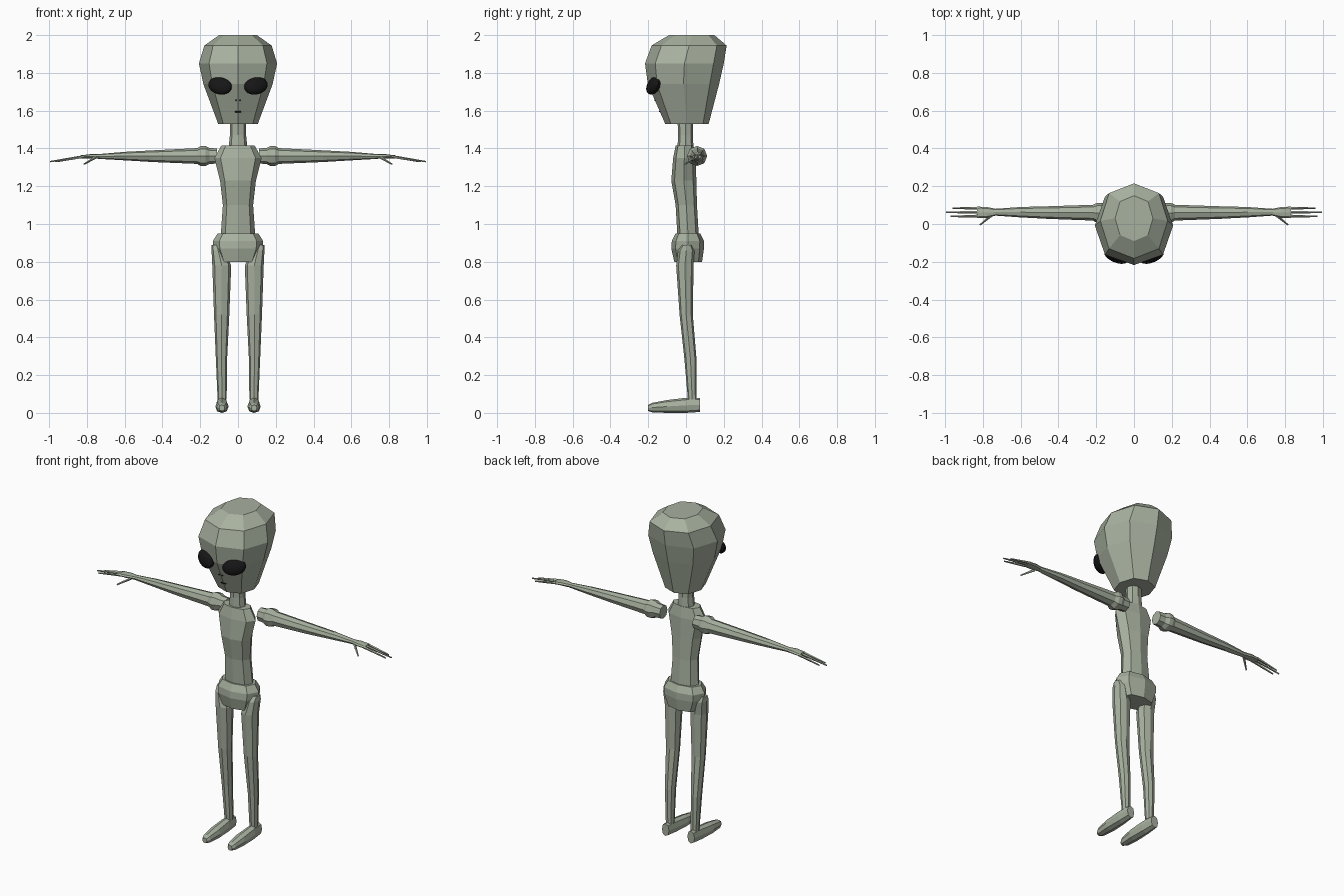
import bpy, bmesh, math
from mathutils import Vector, Matrix


def material(name, rgb):
    m = bpy.data.materials.new(name)
    m.diffuse_color = (*rgb, 1)
    return m


SKIN = material("grey green skin", (0.39, 0.44, 0.35))
BLACK = material("black", (0.008, 0.008, 0.008))


def finish(name, bm, mat, mirror=False):
    bmesh.ops.recalc_face_normals(bm, faces=bm.faces)
    me = bpy.data.meshes.new(name)
    bm.to_mesh(me)
    bm.free()
    me.materials.append(mat)
    ob = bpy.data.objects.new(name, me)
    bpy.context.collection.objects.link(ob)
    if mirror:
        ob.modifiers.new("mirror", 'MIRROR').use_mirror_merge = False
    return ob


def loft(name, axis, rings, mirror=False, k=0.74, n=8):
    """Each ring: position on axis, then min/max of the two other axes (in xyz order)."""
    others = [i for i in range(3) if i != axis]
    bm = bmesh.new()
    loops = []
    for t, a0, a1, b0, b1 in rings:
        loop = []
        for i in range(n):
            ang = 2 * math.pi * i / n
            c, s = math.cos(ang), math.sin(ang)
            if n == 8 and i % 2:
                c, s = math.copysign(k, c), math.copysign(k, s)
            p = Vector((0, 0, 0))
            p[axis] = t
            p[others[0]] = (a0 + a1) / 2 + c * (a1 - a0) / 2
            p[others[1]] = (b0 + b1) / 2 + s * (b1 - b0) / 2
            loop.append(bm.verts.new(p))
        loops.append(loop)
    for lo, hi in zip(loops, loops[1:]):
        for i in range(n):
            j = (i + 1) % n
            bm.faces.new((lo[i], lo[j], hi[j], hi[i]))
    bm.faces.new(loops[0])
    bm.faces.new(loops[-1])
    return finish(name, bm, SKIN, mirror)


def spike(name, a, b, r1, r2):
    """Thin tapered finger between two points."""
    a, b = Vector(a), Vector(b)
    bm = bmesh.new()
    rot = (b - a).to_track_quat('Z', 'Y').to_matrix().to_4x4()
    bmesh.ops.create_cone(bm, cap_ends=True, segments=5, radius1=r1, radius2=r2,
                          depth=(b - a).length,
                          matrix=Matrix.Translation((a + b) / 2) @ rot)
    return finish(name, bm, SKIN, True)


# Head
loft("head", 2, [
    (1.53, -0.105, 0.105, -0.11, 0.12),
    (1.74, -0.183, 0.183, -0.202, 0.175),
    (1.85, -0.207, 0.207, -0.217, 0.2),
    (1.945, -0.178, 0.178, -0.182, 0.215),
    (2.0, -0.1, 0.1, -0.09, 0.15)])

# Neck and torso
loft("neck", 2, [
    (1.40, -0.05, 0.05, -0.045, 0.04),
    (1.47, -0.043, 0.043, -0.042, 0.036),
    (1.56, -0.043, 0.043, -0.045, 0.036)])
loft("torso", 2, [
    (0.93, -0.092, 0.092, -0.045, 0.068),
    (1.10, -0.08, 0.08, -0.055, 0.058),
    (1.23, -0.095, 0.095, -0.078, 0.055),
    (1.35, -0.125, 0.125, -0.068, 0.05),
    (1.415, -0.088, 0.088, -0.055, 0.04)])
loft("pelvis", 2, [
    (0.80, -0.10, 0.10, -0.062, 0.085),
    (0.87, -0.13, 0.13, -0.078, 0.095),
    (0.91, -0.133, 0.133, -0.075, 0.095),
    (0.95, -0.108, 0.108, -0.055, 0.075)])

# Legs and feet
loft("leg", 2, [
    (0.07, 0.06, 0.108, 0.01, 0.055),
    (0.28, 0.058, 0.117, -0.008, 0.056),
    (0.52, 0.046, 0.127, -0.034, 0.036),
    (0.78, 0.036, 0.136, -0.052, 0.04),
    (0.86, 0.07, 0.14, -0.042, 0.045),
    (0.89, 0.09, 0.14, -0.02, 0.03)], True)
loft("foot", 1, [
    (0.075, 0.062, 0.11, 0.005, 0.08),
    (0.0, 0.055, 0.117, 0.0, 0.08),
    (-0.10, 0.05, 0.12, 0.0, 0.068),
    (-0.18, 0.058, 0.112, 0.003, 0.053),
    (-0.2, 0.07, 0.1, 0.01, 0.042)], True)

# Shoulder joint, arm and hand
loft("shoulder", 0, [
    (0.11, 0.022, 0.098, 1.32, 1.40),
    (0.15, 0.018, 0.1, 1.318, 1.402),
    (0.172, 0.005, 0.112, 1.307, 1.413),
    (0.195, 0.005, 0.112, 1.307, 1.413),
    (0.22, 0.02, 0.1, 1.32, 1.4)], True, 0.72)
loft("arm", 0, [
    (0.21, 0.018, 0.102, 1.318, 1.402),
    (0.45, 0.027, 0.094, 1.328, 1.39),
    (0.60, 0.035, 0.09, 1.337, 1.382),
    (0.74, 0.045, 0.08, 1.345, 1.37)], True, 0.72)
loft("hand", 0, [
    (0.73, 0.045, 0.08, 1.346, 1.37),
    (0.78, 0.032, 0.09, 1.347, 1.37),
    (0.83, 0.033, 0.092, 1.346, 1.364)], True)
for i, (y0, y1, tip) in enumerate([(0.042, 0.04, 0.97), (0.062, 0.062, 0.995),
                                   (0.083, 0.084, 0.96)]):
    spike(f"finger_{i + 1}", (0.82, y0, 1.356), (tip, y1, 1.33), 0.008, 0.004)
spike("thumb", (0.755, 0.045, 1.352), (0.815, -0.005, 1.317), 0.008, 0.004)

# Slanted almond eyes
bm = bmesh.new()
place = (Matrix.Translation((0.095, -0.172, 1.732))
         @ Matrix.Rotation(math.radians(24), 4, 'Z')
         @ Matrix.Rotation(math.radians(-14), 4, 'Y')
         @ Matrix.Rotation(math.radians(-18), 4, 'X')
         @ Matrix.Diagonal((0.068, 0.03, 0.047, 1)))
bmesh.ops.create_uvsphere(bm, u_segments=16, v_segments=10, radius=1, matrix=place)
finish("eye", bm, BLACK, True)


# Mouth and nostrils as thin plates on the face
def plate(name, x, y, z, w, h, mirror=False):
    b = bmesh.new()
    m = (Matrix.Translation((x, y, z)) @ Matrix.Rotation(math.radians(-23), 4, 'X')
         @ Matrix.Diagonal((w, 0.008, h, 1)))
    bmesh.ops.create_cube(b, size=1, matrix=m)
    return finish(name, b, BLACK, mirror)


def face_y(z):
    return -0.11 - (z - 1.53) * 0.092 / 0.21


plate("mouth", 0, face_y(1.595), 1.595, 0.03, 0.005)
plate("nostril", 0.01, face_y(1.655), 1.655, 0.005, 0.005, True)
